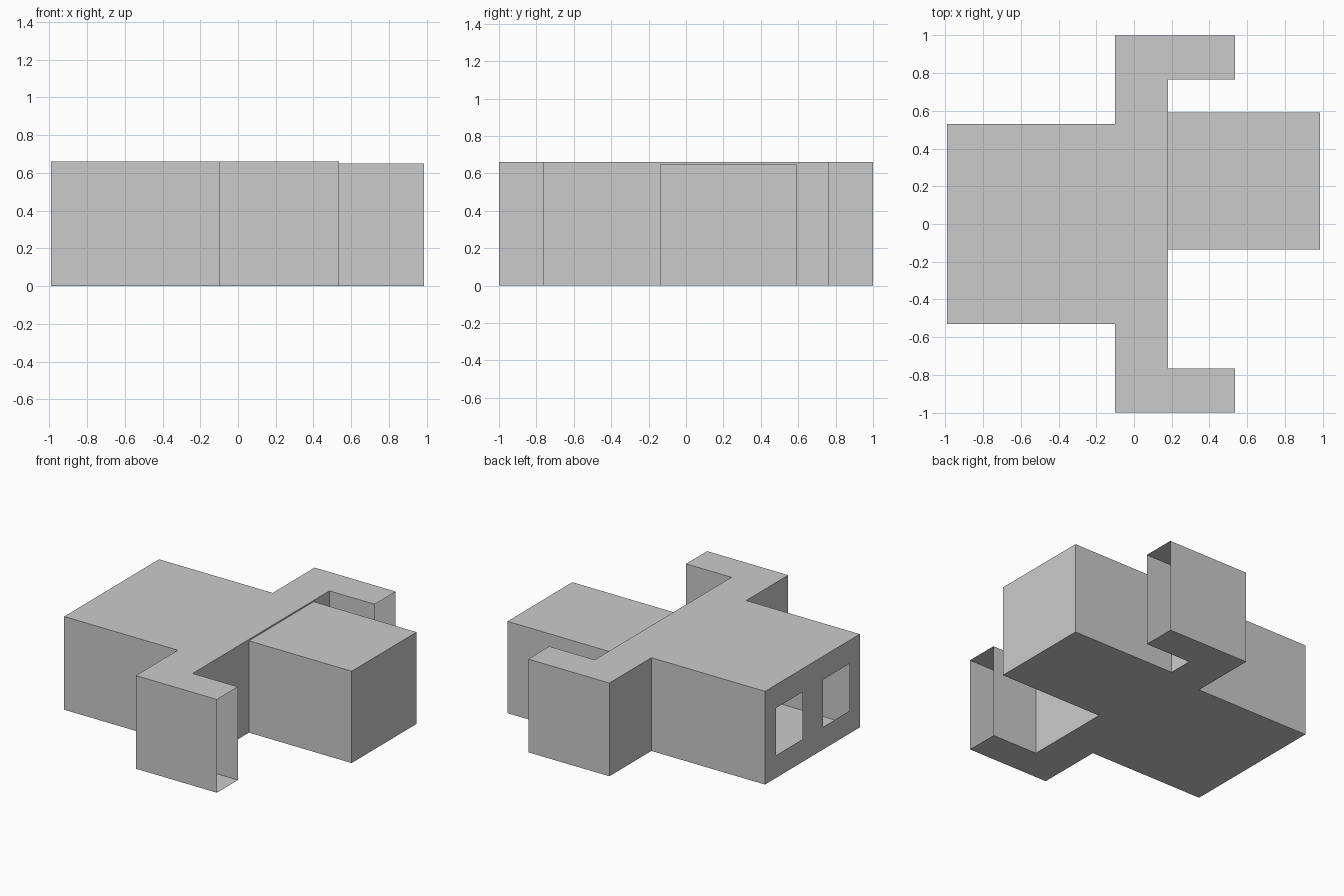
import bpy

if "Cube" in bpy.data.objects:
    bpy.data.objects.remove(bpy.data.objects["Cube"])

H = 0.66        # main roof height
H_ROOM = 0.65   # front room roof height


def sheet(name, verts, faces):
    mesh = bpy.data.meshes.new(name)
    mesh.from_pydata(verts, [], faces)
    mesh.update()
    ob = bpy.data.objects.new(name, mesh)
    bpy.context.collection.objects.link(ob)
    return ob


def slab(name, outline, z, up=True):
    idx = list(range(len(outline)))
    return sheet(name, [(x, y, z) for x, y in outline], [idx if up else idx[::-1]])


def walls(name, path, z0, z1):
    n = len(path)
    verts = [(x, y, z) for z in (z0, z1) for x, y in path]
    faces = [(i, i + 1, n + i + 1, n + i) for i in range(n - 1)]
    return sheet(name, verts, faces)


# Plan outlines, counter-clockwise
right_arm = [(-0.99, -0.53), (-0.1, -0.53), (-0.1, -1), (0.535, -1)]
right_inner = [(0.535, -0.765), (0.18, -0.765), (0.18, -0.135)]
left_inner = [(0.18, 0.59), (0.18, 0.765), (0.535, 0.765)]
left_arm = [(0.535, 1), (-0.1, 1), (-0.1, 0.53), (-0.99, 0.53)]
room = [(0.18, -0.135), (0.985, -0.135), (0.985, 0.59), (0.18, 0.59)]

# Floor and roofs
slab("floor", right_arm + right_inner + room[1:3] + left_inner + left_arm, 0, up=False)
slab("main_roof", right_arm + right_inner + left_inner + left_arm, H)
slab("room_roof", room, H_ROOM)

# Thin outer walls; the arm ends stay open
walls("right_outer_wall", right_arm, 0, H)
walls("right_inner_wall", right_inner, 0, H)
walls("left_inner_wall", left_inner, 0, H)
walls("left_outer_wall", left_arm, 0, H)
walls("room_wall", room, 0, H_ROOM)
walls("roof_step", [room[0], room[3]], H_ROOM, H)

# End wall with two window openings, laid out as a grid of panels
ys = [0.53, 0.405, 0.11, -0.12, -0.415, -0.53]
zs = [0, 0.16, 0.495, H]
verts = [(-0.99, y, z) for z in zs for y in ys]
n = len(ys)
faces = [(j * n + i, j * n + i + 1, (j + 1) * n + i + 1, (j + 1) * n + i)
         for j in range(3) for i in range(5) if not (j == 1 and i in (1, 3))]
end_wall = sheet("window_wall", verts, faces)

# Merge the flat panels into clean faces
mod = end_wall.modifiers.new("flat_panels", "DECIMATE")
mod.decimate_type = "DISSOLVE"
